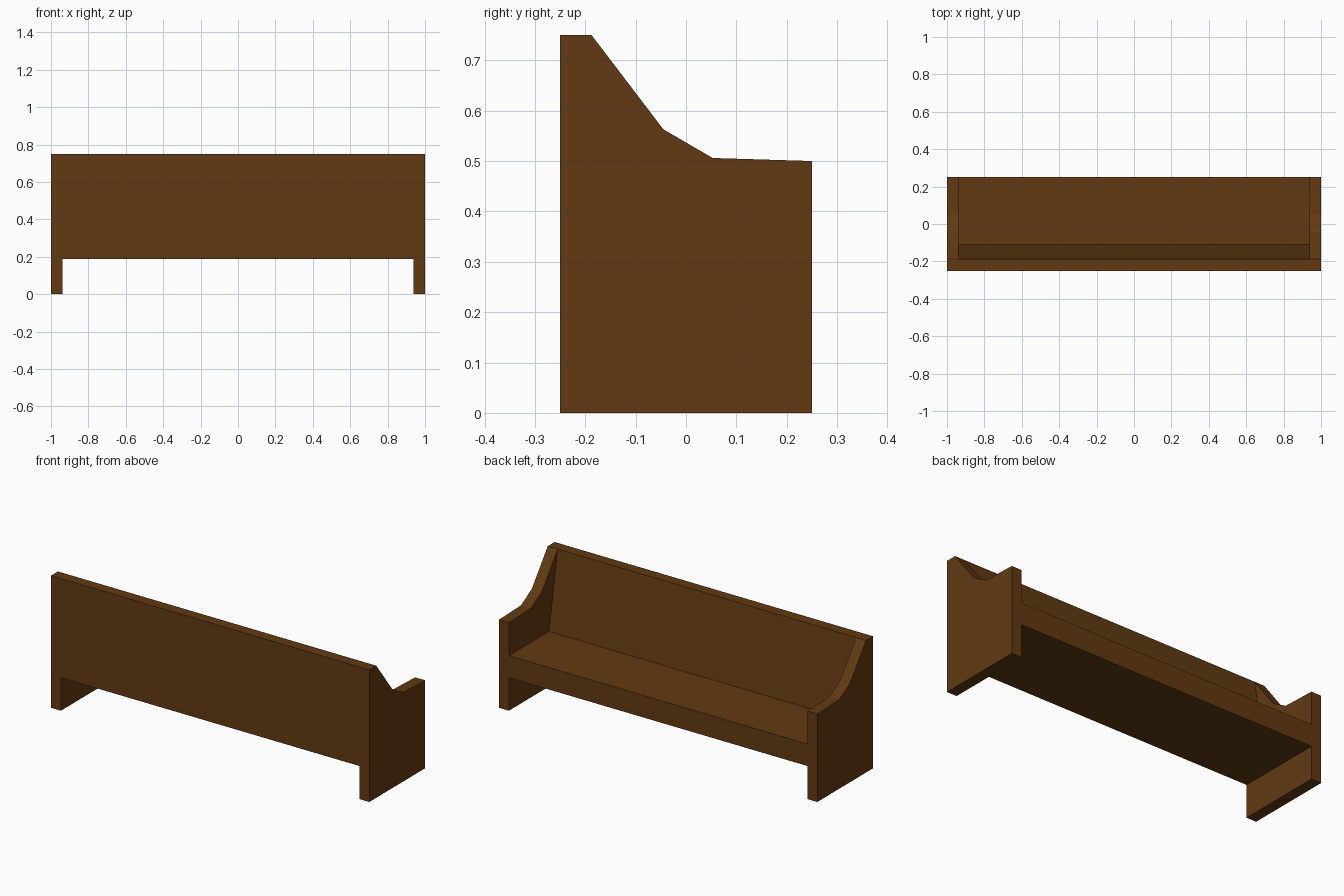
import bpy
import bmesh

cube = bpy.data.objects.get("Cube")
if cube:
    bpy.data.objects.remove(cube, do_unlink=True)

# Dark brown wood
wood = bpy.data.materials.new("dark_brown_wood")
wood.use_nodes = True
colour = (0.12, 0.042, 0.006, 1.0)
wood.diffuse_color = colour
bsdf = next(n for n in wood.node_tree.nodes if n.type == 'BSDF_PRINCIPLED')
bsdf.inputs["Base Color"].default_value = colour


def extrude_profile(name, profile, x_start, x_end):
    """Extrude a (y, z) outline along x into a closed solid."""
    bm = bmesh.new()
    face = bm.faces.new([bm.verts.new((x_start, y, z)) for y, z in profile])
    result = bmesh.ops.extrude_face_region(bm, geom=[face], use_keep_orig=True)
    moved = [v for v in result["geom"] if isinstance(v, bmesh.types.BMVert)]
    bmesh.ops.translate(bm, verts=moved, vec=(x_end - x_start, 0, 0))
    bmesh.ops.recalc_face_normals(bm, faces=bm.faces)
    mesh = bpy.data.meshes.new(name)
    bm.to_mesh(mesh)
    bm.free()
    mesh.materials.append(wood)
    obj = bpy.data.objects.new(name, mesh)
    bpy.context.collection.objects.link(obj)
    return obj


half_length, half_depth, board = 1.0, 0.25, 0.0625
seat_bottom, seat_top, back_top = 0.1875, 0.3125, 0.75
inner = half_length - board

# Seat and sloped backrest as one continuous section
seat_profile = [
    (-half_depth, seat_bottom), (half_depth, seat_bottom),
    (half_depth, seat_top), (-0.11, seat_top),
    (-half_depth + board, back_top), (-half_depth, back_top),
]
extrude_profile("seat_and_backrest", seat_profile, -inner, inner)

# End panels with a swept armrest edge
end_profile = [
    (-half_depth, 0), (half_depth, 0), (half_depth, 0.5),
    (0.053, 0.506), (-0.045, 0.563),
    (-half_depth + board, back_top), (-half_depth, back_top),
]
for name, side in (("left_end_panel", 1), ("right_end_panel", -1)):
    extrude_profile(name, end_profile, side * inner, side * half_length)
